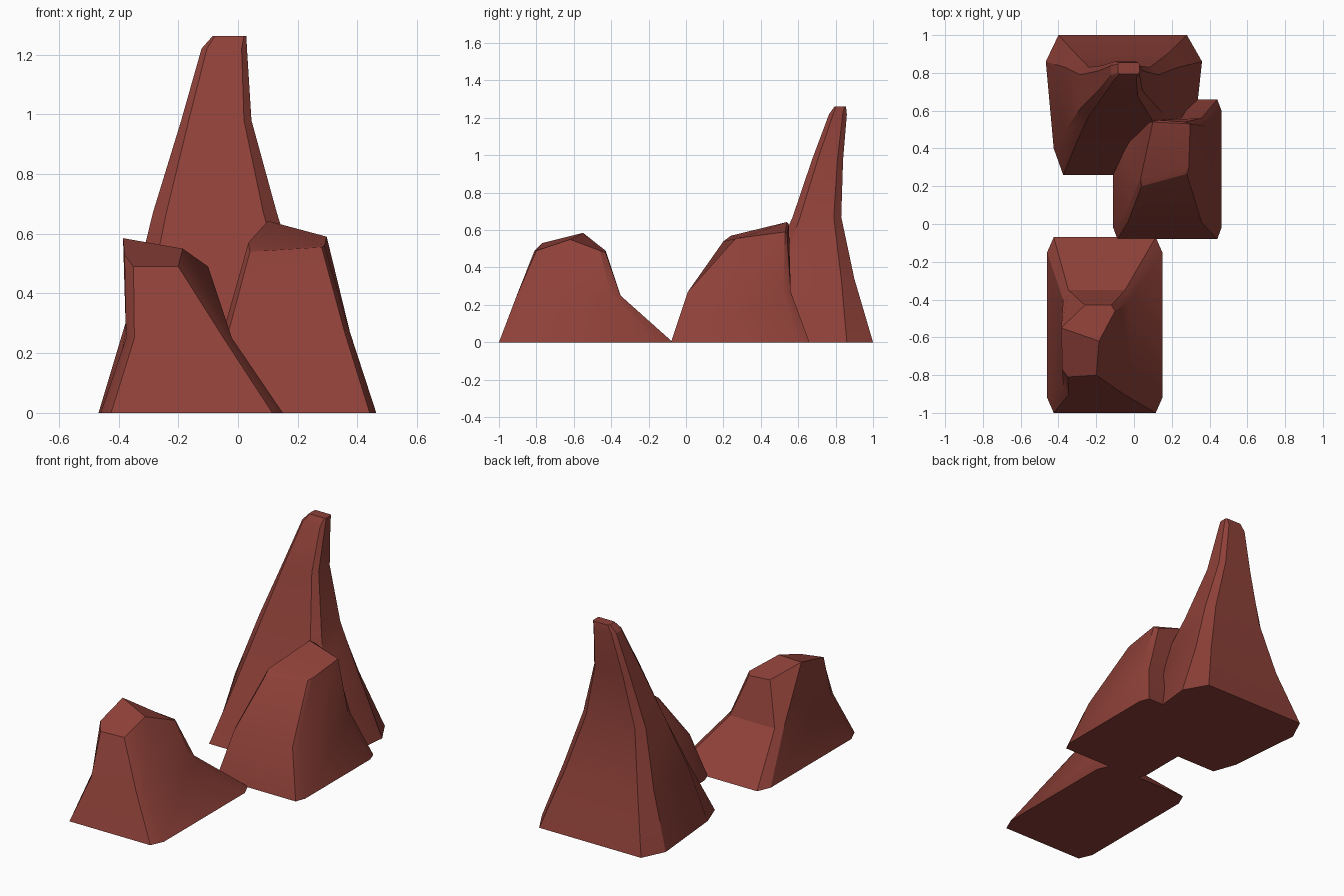
import bpy, math

if "Cube" in bpy.data.objects:
    bpy.data.objects.remove(bpy.data.objects["Cube"])

clay = bpy.data.materials.new("red brown rock")
clay.diffuse_color = (0.27, 0.052, 0.040, 1)
clay.use_nodes = True
clay.node_tree.nodes["Principled BSDF"].inputs["Base Color"].default_value = clay.diffuse_color


def ring(z, x0, x1, y0, y1, cx, cy):
    """Rectangle with cut corners; order starts at front left, going round."""
    return [(x0 + cx, y0, z), (x1 - cx, y0, z), (x1, y0 + cy, z), (x1, y1 - cy, z),
            (x1 - cx, y1, z), (x0 + cx, y1, z), (x0, y1 - cy, z), (x0, y0 + cy, z)]


def rock(name, rings, split_top):
    """Loft the rings into a closed rock; the top may fold along one crease."""
    verts = [p for r in rings for p in r]
    faces = [tuple(reversed(range(8)))]
    for k in range(len(rings) - 1):
        for i in range(8):
            j = (i + 1) % 8
            a, b = k * 8, k * 8 + 8
            faces.append((a + i, a + j, b + j, b + i))
    t = (len(rings) - 1) * 8
    for part in split_top:
        faces.append(tuple(t + i for i in part))
    me = bpy.data.meshes.new(name)
    me.from_pydata(verts, [], faces)
    me.materials.append(clay)
    ob = bpy.data.objects.new(name, me)
    bpy.context.collection.objects.link(ob)
    bpy.ops.object.select_all(action='DESELECT')
    ob.select_set(True)
    bpy.context.view_layer.objects.active = ob
    bpy.ops.object.shade_smooth_by_angle(angle=math.radians(25))
    return ob


# Low front rock with a folded, sloping top
front_top = [(-.35, -.81, .49), (-.20, -.80, .49), (-.185, -.62, .55), (-.10, -.46, .49),
             (-.12, -.43, .48), (-.26, -.43, .49), (-.385, -.55, .585), (-.38, -.77, .53)]
rock("front_rock", [
    ring(0, -.46, .15, -1, -.07, .035, .08),
    ring(.25, -.375, -.02, -.905, -.35, .028, .05),
    front_top],
    [(0, 1, 2, 6, 7), (2, 3, 4, 5, 6)])

# Middle rock with a peak at its back left corner
middle_top = [(.04, .20, .54), (.28, .265, .555), (.29, .30, .56), (.297, .53, .59),
              (.27, .54, .58), (.13, .55, .63), (.10, .54, .643), (.035, .24, .57)]
rock("middle_rock", [
    ring(0, -.11, .463, -.08, .66, .022, .06),
    ring(.27, -.05, .375, .01, .56, .018, .04),
    middle_top],
    [(0, 1, 2, 7), (2, 3, 6, 7), (3, 4, 5, 6)])

# Tall pinnacle narrowing to a small flat tip
spire_base = [(-.375, .26, 0), (.25, .26, 0), (.31, .40, 0), (.36, .86, 0),
              (.28, 1, 0), (-.40, 1, 0), (-.467, .86, 0), (-.425, .40, 0)]
rock("tall_spire", [
    spire_base,
    ring(.34, -.365, .235, .425, .90, .058, .07),
    ring(.67, -.285, .13, .57, .83, .045, .04),
    ring(.98, -.19, .045, .675, .84, .025, .03),
    ring(1.22, -.122, .03, .765, .86, .018, .022),
    ring(1.262, -.085, .028, .795, .855, .008, .008)],
    [tuple(range(8))])
